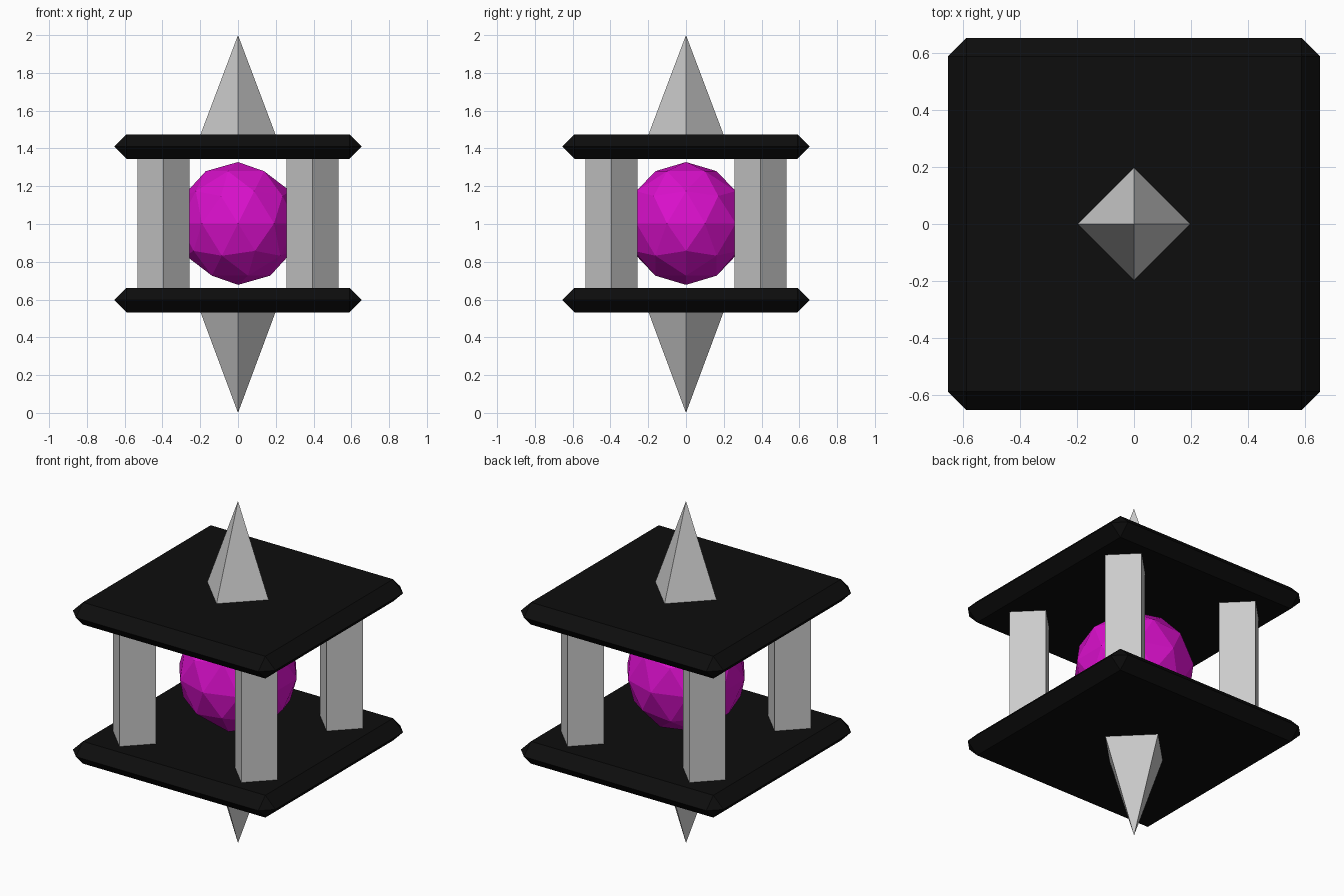
import bpy, bmesh, math
from mathutils import Matrix

if "Cube" in bpy.data.objects:
    bpy.data.objects.remove(bpy.data.objects["Cube"])


def material(name, rgb):
    mat = bpy.data.materials.new(name)
    mat.diffuse_color = (*rgb, 1)
    mat.use_nodes = True
    mat.node_tree.nodes["Principled BSDF"].inputs["Base Color"].default_value = mat.diffuse_color
    return mat


def finish(bm, name, mat=None):
    bmesh.ops.recalc_face_normals(bm, faces=bm.faces)
    mesh = bpy.data.meshes.new(name)
    bm.to_mesh(mesh)
    bm.free()
    if mat:
        mesh.materials.append(mat)
    obj = bpy.data.objects.new(name, mesh)
    bpy.context.collection.objects.link(obj)
    return obj


def cone(name, r_low, r_high, z_low, z_high, x=0, y=0):
    # four-sided, with its corners on the x and y axes
    bm = bmesh.new()
    bmesh.ops.create_cone(bm, cap_ends=True, segments=4, radius1=r_low, radius2=r_high,
                          depth=z_high - z_low,
                          matrix=Matrix.Translation((x, y, (z_low + z_high) / 2)))
    bmesh.ops.remove_doubles(bm, verts=bm.verts, dist=1e-5)
    return finish(bm, name)


black = material("black", (0.004, 0.004, 0.004))
magenta = material("magenta", (0.70, 0.005, 0.60))


# Square plates whose rim and corners are chamfered to a point
def plate(name, z, half=0.655, chamfer=0.065):
    inner = half - chamfer
    bm = bmesh.new()
    for sx in (-1, 1):
        for sy in (-1, 1):
            bm.verts.new((sx * inner, sy * inner, z + chamfer))
            bm.verts.new((sx * inner, sy * inner, z - chamfer))
            bm.verts.new((sx * half, sy * inner, z))
            bm.verts.new((sx * inner, sy * half, z))
    bmesh.ops.convex_hull(bm, input=bm.verts)
    bmesh.ops.dissolve_limit(bm, angle_limit=0.01, verts=bm.verts, edges=bm.edges)
    return finish(bm, name, black)


plate("lower_plate", 0.597)
plate("upper_plate", 1.41)

# Spikes, with their bases resting just inside the plates
cone("top_spike", 0.2, 0, 1.47, 2.0)
cone("bottom_spike", 0, 0.2, 0.0, 0.537)

# Diamond-section corner pillars
for side, sx in (("left", -1), ("right", 1)):
    for end, sy in (("front", -1), ("back", 1)):
        cone(f"{end}_{side}_pillar", 0.138, 0.138, 0.655, 1.35, sx * 0.394, sy * 0.394)

# Faceted core
bm = bmesh.new()
bmesh.ops.create_icosphere(bm, subdivisions=2, radius=0.325,
                           matrix=Matrix.Translation((0, 0, 1.003)) @ Matrix.Rotation(math.pi, 4, 'Z'))
finish(bm, "core", magenta)
